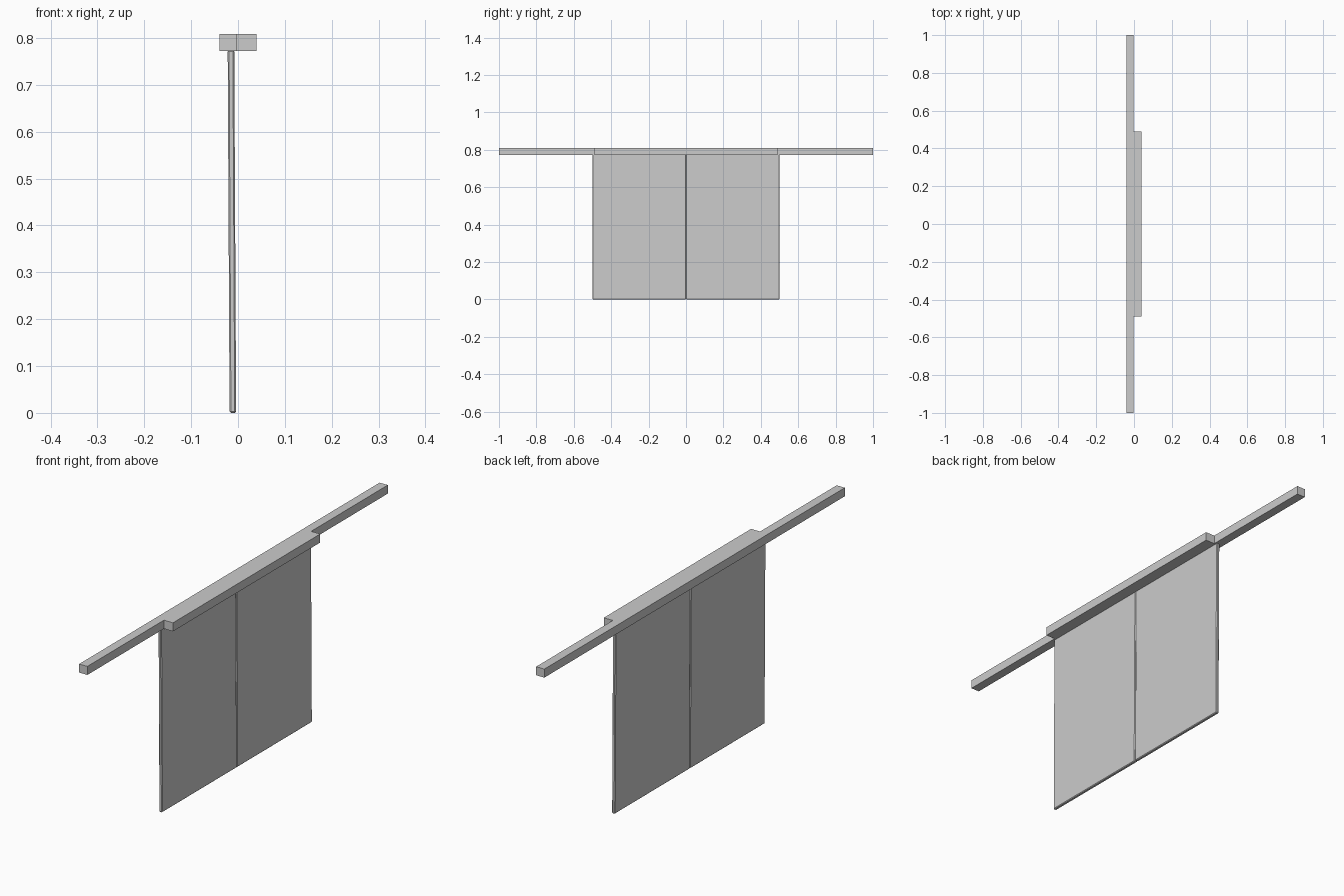
import bpy
import bmesh
from mathutils import Matrix, Vector

cube = bpy.data.objects.get("Cube")
if cube:
    bpy.data.objects.remove(cube, do_unlink=True)

grey = bpy.data.materials.new("light_grey")
grey.use_nodes = True
colour = (0.6, 0.6, 0.6, 1)
grey.diffuse_color = colour
grey.node_tree.nodes["Principled BSDF"].inputs["Base Color"].default_value = colour


def box(name, low, high, lean=0.0, bevel=0.0):
    """Box between two corners; lean shifts its top along x."""
    low, high = Vector(low), Vector(high)
    bm = bmesh.new()
    bmesh.ops.create_cube(bm, size=1)
    size = high - low
    bm.transform(Matrix.Translation((low + high) / 2) @ Matrix.Diagonal((*size, 1)))
    for v in bm.verts:
        v.co.x += lean * (v.co.z - low.z) / size.z
    mesh = bpy.data.meshes.new(name)
    bm.to_mesh(mesh)
    bm.free()
    mesh.materials.append(grey)
    obj = bpy.data.objects.new(name, mesh)
    bpy.context.collection.objects.link(obj)
    if bevel:
        mod = obj.modifiers.new("edge_bevel", "BEVEL")
        mod.width = bevel
        mod.segments = 1
    return obj


# Long track and the shorter header beside it
box("long_track", (-0.04, -1, 0.772), (-0.002, 1, 0.808))
box("short_header", (-0.002, -0.49, 0.772), (0.04, 0.49, 0.808))

# Pair of thin sliding panels, hanging slightly out of plumb
for name, start in (("front_panel", -0.5), ("back_panel", 0.001)):
    box(name, (-0.018, start, 0), (-0.004, start + 0.499, 0.774),
        lean=-0.004, bevel=0.003)
